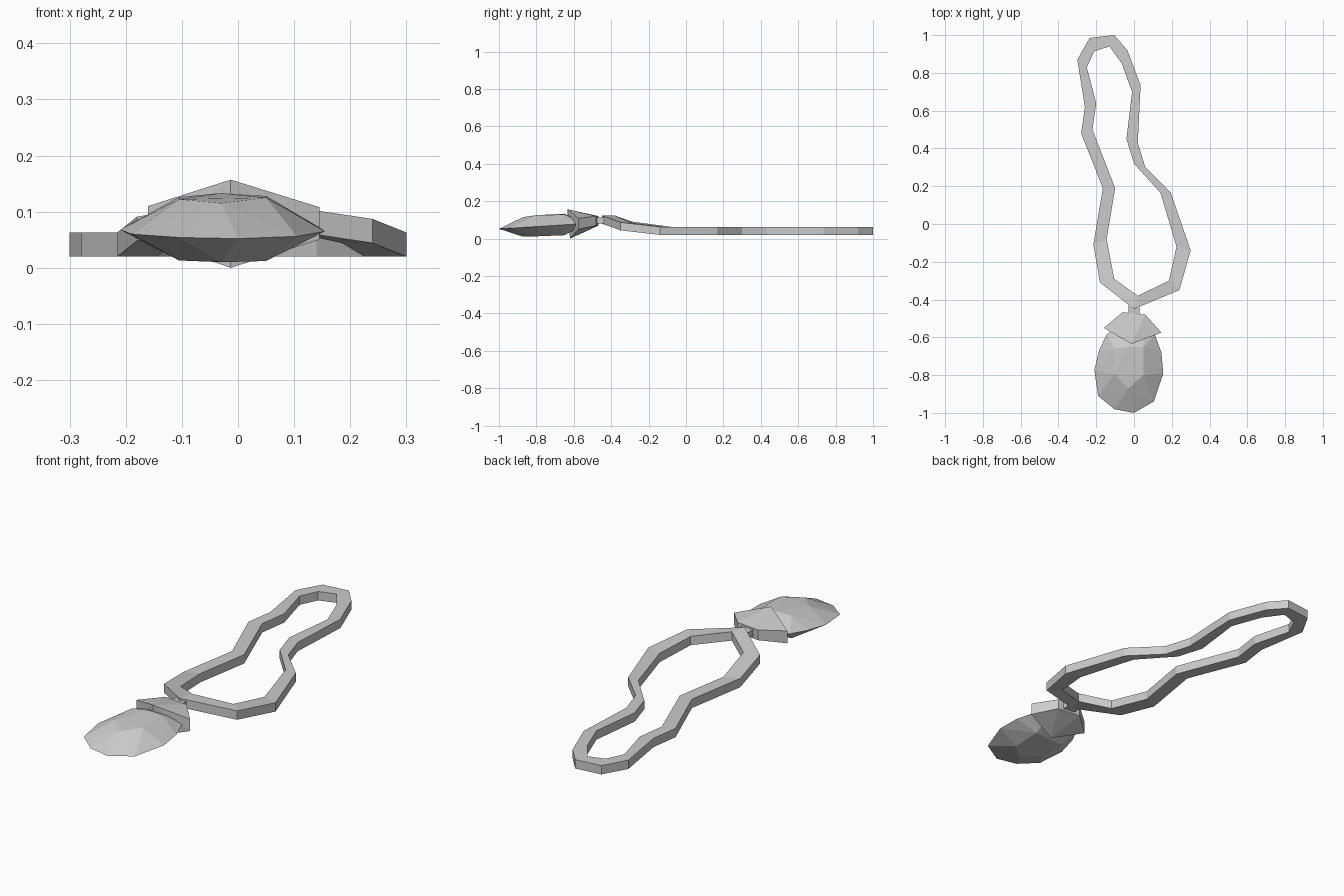
import bpy, bmesh


def finish(bm, name):
    bmesh.ops.recalc_face_normals(bm, faces=bm.faces[:])
    mesh = bpy.data.meshes.new(name)
    bm.to_mesh(mesh)
    bm.free()
    obj = bpy.data.objects.new(name, mesh)
    bpy.context.collection.objects.link(obj)
    return obj


def hull(name, points):
    """Faceted convex solid around a few points."""
    bm = bmesh.new()
    for p in points:
        bm.verts.new(p)
    res = bmesh.ops.convex_hull(bm, input=bm.verts[:])
    loose = [v for v in bm.verts if not v.link_faces]
    bmesh.ops.delete(bm, geom=loose, context='VERTS')
    return finish(bm, name)


# Cord loop: (outer x, outer y, inner x, inner y), rectangular section
path = [
    (0.00, -0.45, 0.02, -0.38), (0.24, -0.35, 0.185, -0.30),
    (0.30, -0.14, 0.225, -0.12), (0.195, 0.165, 0.14, 0.165),
    (0.06, 0.30, 0.00, 0.32), (0.02, 0.43, -0.04, 0.45),
    (0.035, 0.735, -0.01, 0.70), (-0.035, 0.92, -0.065, 0.85),
    (-0.105, 1.00, -0.13, 0.94), (-0.235, 0.985, -0.21, 0.915),
    (-0.30, 0.87, -0.25, 0.83), (-0.26, 0.62, -0.20, 0.64),
    (-0.28, 0.48, -0.22, 0.50), (-0.165, 0.19, -0.10, 0.19),
    (-0.215, -0.11, -0.145, -0.08), (-0.18, -0.31, -0.105, -0.29),
]
lift = {0: 0.06, 1: 0.024, 15: 0.028}   # the cord rises towards the cap
bm = bmesh.new()
rings = []
for i, (ox, oy, ix, iy) in enumerate(path):
    z0 = 0.02 + lift.get(i, 0)
    z1 = z0 + 0.043
    rings.append([bm.verts.new(p) for p in
                  ((ox, oy, z0), (ox, oy, z1), (ix, iy, z1), (ix, iy, z0))])
for a, b in zip(rings, rings[1:] + rings[:1]):
    for k in range(4):
        n = (k + 1) % 4
        bm.faces.new((a[k], b[k], b[n], a[n]))
finish(bm, "cord_loop")

# Small connector between cord and cap
hull("connector", [(x, y, z) for x in (-0.03, 0.03)
                   for y in (-0.49, -0.42) for z in (0.08, 0.112)])

# Faceted cap flaring to a point above and below the stone
hull("cap", [
    (-0.013, -0.635, 0.157), (-0.013, -0.62, 0.0),
    (0.145, -0.575, 0.108), (0.145, -0.575, 0.05),
    (-0.16, -0.55, 0.11), (-0.16, -0.55, 0.05),
    (0.06, -0.48, 0.12), (0.06, -0.48, 0.07),
    (-0.06, -0.467, 0.12), (-0.06, -0.467, 0.07),
])

# Pendant stone: rim, then upper and lower facet corners
rim = [(-0.145, -0.585, 0.078), (-0.185, -0.67, 0.074), (-0.21, -0.775, 0.068),
       (-0.19, -0.91, 0.06), (-0.105, -0.98, 0.054), (0.0, -1.0, 0.052),
       (0.105, -0.94, 0.056), (0.155, -0.79, 0.065), (0.145, -0.68, 0.072),
       (0.11, -0.585, 0.078), (-0.07, -0.53, 0.082), (0.05, -0.53, 0.082)]
crown = [(-0.03, -0.87, 0.115), (0.05, -0.80, 0.125), (-0.105, -0.795, 0.122),
         (0.05, -0.65, 0.128), (-0.105, -0.66, 0.126), (-0.03, -0.65, 0.133)]
base = [(-0.03, -0.87, 0.010), (0.05, -0.80, 0.012), (-0.105, -0.795, 0.013),
        (0.05, -0.65, 0.018), (-0.105, -0.66, 0.018)]
hull("pendant_stone", rim + crown + base)
